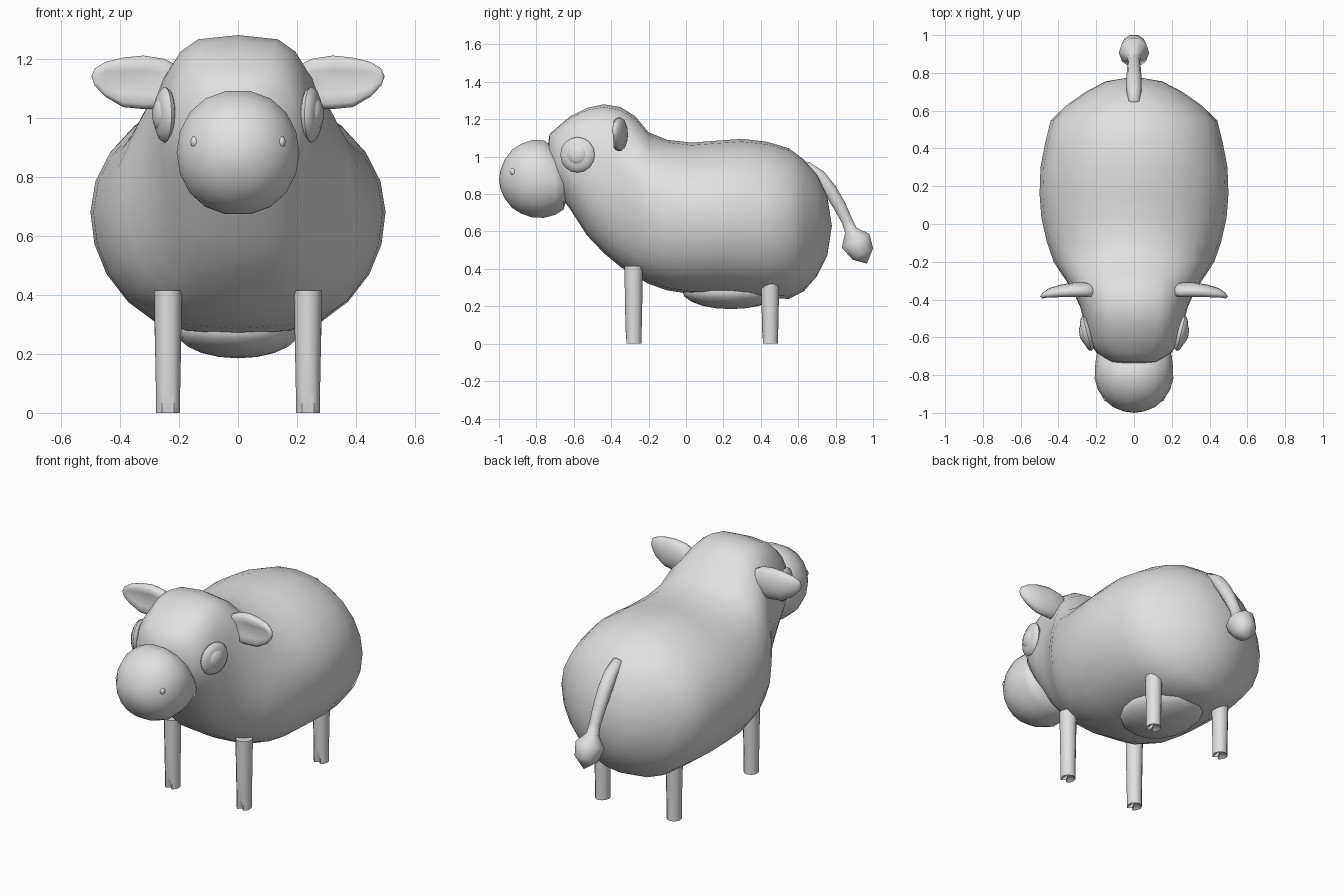
import bpy, bmesh, math
from mathutils import Vector, Matrix

clay = bpy.data.materials.new("plain_grey")
clay.diffuse_color = (0.75, 0.75, 0.75, 1)


def finish(name, bm, angle=50):
    bmesh.ops.recalc_face_normals(bm, faces=bm.faces)
    me = bpy.data.meshes.new(name)
    for f in bm.faces:
        f.smooth = True
    bm.to_mesh(me)
    bm.free()
    me.set_sharp_from_angle(angle=math.radians(angle))
    me.materials.append(clay)
    ob = bpy.data.objects.new(name, me)
    bpy.context.collection.objects.link(ob)
    return ob


def loft(name, rings, start, end, angle=50):
    """Skin equal-sized rings and close both ends with a fan to a tip point."""
    bm = bmesh.new()
    vs = [[bm.verts.new(p) for p in r] for r in rings]
    n = len(vs[0])
    for a, b in zip(vs, vs[1:]):
        for i in range(n):
            j = (i + 1) % n
            bm.faces.new((a[i], a[j], b[j], b[i]))
    for ring, tip in ((vs[0], start), (vs[-1], end)):
        t = bm.verts.new(tip)
        for i in range(n):
            bm.faces.new((ring[i], ring[(i + 1) % n], t))
    return finish(name, bm, angle)


def ellipsoid(name, loc, radii, rot=Matrix(), seg=16, rings=10):
    bm = bmesh.new()
    m = Matrix.Translation(loc) @ rot @ Matrix.Diagonal((*radii, 1))
    bmesh.ops.create_uvsphere(bm, u_segments=seg, v_segments=rings, radius=1, matrix=m)
    return finish(name, bm)


def angles(n):
    return [2 * math.pi * i / n for i in range(n)]


def power(v, p):
    return math.copysign(abs(v) ** p, v)


# Body and head: y, bottom z, top z, widest z, half width, upper and lower squareness
sections = [
    (-0.73, 0.90, 1.12, 1.00, 0.12, 0.7, 1), (-0.68, 0.80, 1.165, 0.98, 0.20, 0.62, 1),
    (-0.62, 0.72, 1.215, 0.96, 0.24, 0.6, 0.9), (-0.53, 0.58, 1.26, 0.92, 0.26, 0.55, 0.8),
    (-0.44, 0.485, 1.28, 0.86, 0.285, 0.55, 0.7), (-0.35, 0.41, 1.265, 0.79, 0.325, 0.68, 0.65),
    (-0.27, 0.36, 1.215, 0.74, 0.38, 0.8, 0.65), (-0.20, 0.32, 1.13, 0.71, 0.425, 0.95, 0.68),
    (-0.10, 0.285, 1.09, 0.69, 0.46, 1, 0.72), (0.03, 0.265, 1.075, 0.68, 0.49, 1, 0.78),
    (0.16, 0.262, 1.085, 0.68, 0.50, 1, 0.8), (0.30, 0.25, 1.095, 0.68, 0.495, 1, 0.82),
    (0.43, 0.242, 1.08, 0.67, 0.47, 1, 0.85), (0.55, 0.24, 1.045, 0.66, 0.44, 1, 0.9),
    (0.63, 0.28, 0.985, 0.65, 0.355, 1, 1), (0.70, 0.36, 0.91, 0.64, 0.255, 1, 1),
    (0.755, 0.47, 0.79, 0.63, 0.15, 1, 1),
]
rings = []
for y, zb, zt, zc, w, p, q in sections:
    ring = []
    for a in angles(24):
        c, s = math.cos(a), math.sin(a)
        ring.append((power(c, p if s > 0 else q) * w, y,
                     zc + s * (zt - zc if s > 0 else zc - zb)))
    rings.append(ring)
loft("body", rings, (0, -0.745, 1.01), (0, 0.78, 0.63), 80)

# Blunt muzzle: y, centre z, half width, half height
muzzle = [(-0.655, 0.845, 0.185, 0.13), (-0.70, 0.868, 0.20, 0.182), (-0.76, 0.88, 0.207, 0.21),
          (-0.82, 0.882, 0.208, 0.211), (-0.88, 0.882, 0.19, 0.19), (-0.93, 0.882, 0.157, 0.158),
          (-0.97, 0.88, 0.11, 0.105), (-0.992, 0.878, 0.055, 0.05)]
loft("muzzle", [[(power(math.cos(a), 0.9) * w, y, z + math.sin(a) * h) for a in angles(18)]
                for y, z, w, h in muzzle], (0, -0.62, 0.84), (0, -1.0, 0.877), 80)

# Udder
ellipsoid("udder", (0, 0.24, 0.28), (0.21, 0.26, 0.095))

# Tail with a tuft: y, z, radius across, radius in the side plane
tail = [(0.64, 0.95, 0.032, 0.03), (0.715, 0.895, 0.04, 0.036), (0.772, 0.82, 0.04, 0.038),
        (0.822, 0.735, 0.037, 0.036), (0.862, 0.655, 0.032, 0.031), (0.882, 0.605, 0.036, 0.036),
        (0.907, 0.55, 0.08, 0.087), (0.945, 0.48, 0.065, 0.066)]
rings = []
for i, (y, z, rx, rs) in enumerate(tail):
    a, b = tail[max(i - 1, 0)], tail[min(i + 1, len(tail) - 1)]
    d = Vector((0, b[0] - a[0], b[1] - a[1])).normalized()
    side = Vector((0, -d.z, d.y))
    rings.append([Vector((math.cos(t) * rx, y, z)) + side * math.sin(t) * rs for t in angles(10)])
loft("tail", rings, (0, 0.62, 0.95), (0, 0.967, 0.428), 80)

# Ear stations: x, y, z, half depth, half height
ear = [(0.20, -0.357, 1.115, 0.035, 0.06), (0.25, -0.357, 1.115, 0.047, 0.087),
       (0.32, -0.357, 1.12, 0.047, 0.093), (0.39, -0.362, 1.12, 0.041, 0.086),
       (0.45, -0.37, 1.13, 0.03, 0.06), (0.485, -0.38, 1.138, 0.015, 0.03)]

for sx, side in ((1, "left"), (-1, "right")):
    # Cupped ears, hollow toward the front
    rings = []
    for i, (x, y, z, ry, rz) in enumerate(ear):
        ring = []
        for a in angles(14):
            c, s = math.cos(a), math.sin(a)
            dy = c * ry
            if c < -0.7 and 0 < i < 5:
                dy = -0.4 * ry
            ring.append((sx * x, y + dy, z + s * rz))
        rings.append(ring)
    loft(side + "_ear", rings, (sx * 0.19, -0.357, 1.115), (sx * 0.497, -0.385, 1.14), 70)

    # Eyes: flattened disc with a raised pupil, turned slightly forward
    turn = Matrix.Rotation(sx * math.radians(-14), 4, "Z") @ Matrix.Rotation(math.pi / 2, 4, "Y")
    ellipsoid(side + "_eye", (sx * 0.248, -0.58, 1.01), (0.095, 0.095, 0.032), turn, 16, 8)
    ellipsoid(side + "_pupil", (sx * 0.258, -0.583, 1.012), (0.06, 0.06, 0.031), turn, 14, 8)

    # Nostrils
    ellipsoid(side + "_nostril", (sx * 0.145, -0.923, 0.918), (0.017, 0.017, 0.021), seg=10, rings=6)

    # Legs with a cleft at the front of the hoof
    for y, top, label in ((-0.28, 0.415, "front"), (0.45, 0.34, "rear")):
        rings = []
        for z, r in ((top, 0.047), (0.22, 0.044), (0.07, 0.041), (0.0, 0.041)):
            ring = []
            for a in angles(12):
                k = 0.45 if z == 0 and abs(a - 1.5 * math.pi) < 0.1 else 1
                ring.append((sx * 0.237 + r * math.cos(a), y + r * 1.05 * k * math.sin(a), z))
            rings.append(ring)
        loft(f"{side}_{label}_leg", rings, (sx * 0.237, y, top), (sx * 0.237, y, 0.03), 45)
